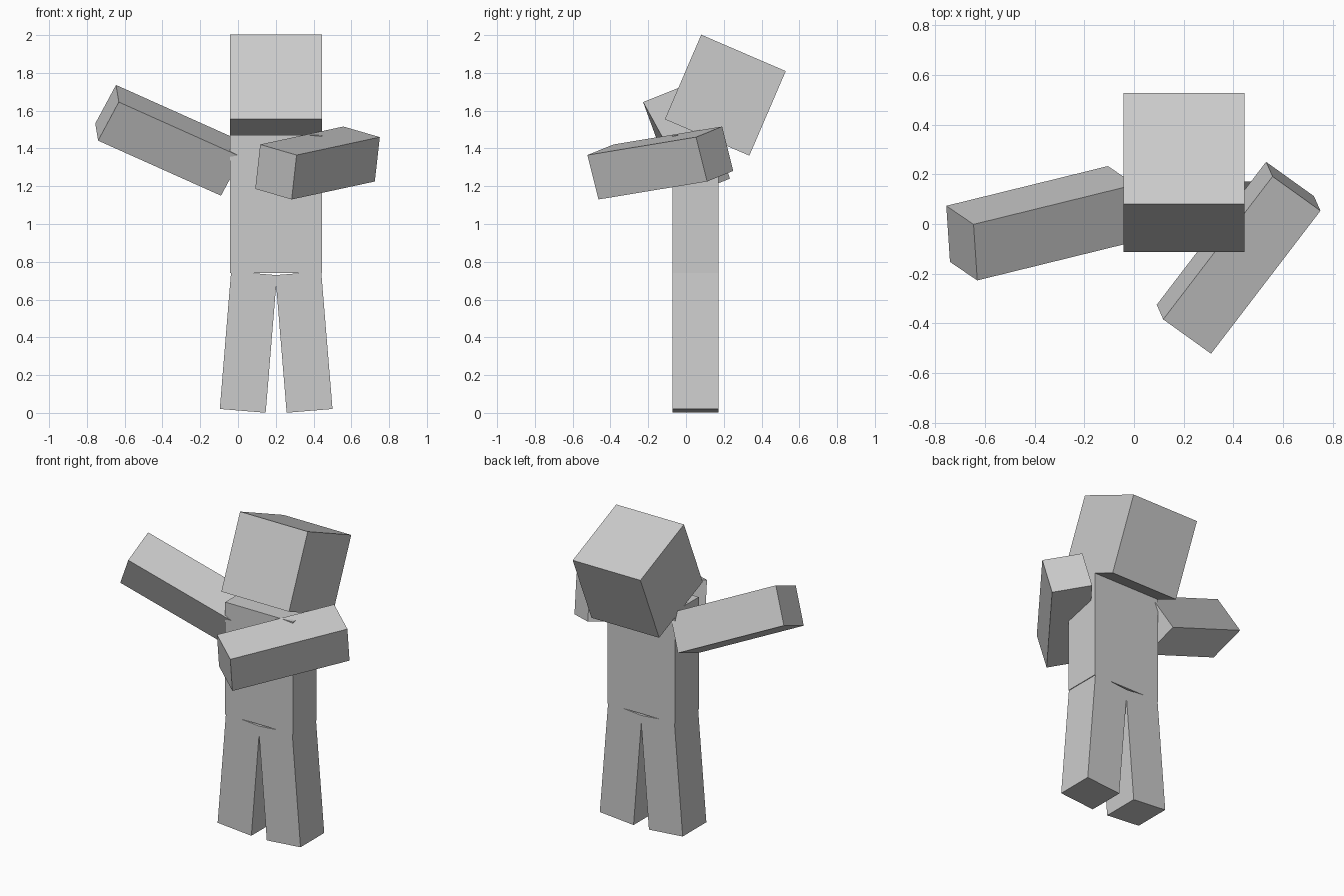
import bpy
from math import radians
from mathutils import Matrix, Vector

cube = bpy.data.objects.get("Cube")
if cube:
    bpy.data.objects.remove(cube, do_unlink=True)

grey = bpy.data.materials.new("plain grey")
grey.use_nodes = True
grey.diffuse_color = (0.6, 0.6, 0.6, 1)
grey.node_tree.nodes["Principled BSDF"].inputs["Base Color"].default_value = (0.6, 0.6, 0.6, 1)

U = 0.0609          # body unit: head is 8 units wide, limbs are 4 x 4 x 12
MID_X, MID_Y = 0.202, 0.05
LIMB = (4, 4, 12)


def block(name, size, centre, rotation=Matrix.Identity(3)):
    """Flat-faced box with size in body units."""
    bpy.ops.mesh.primitive_cube_add(size=1)
    obj = bpy.context.object
    obj.name = name
    obj.data.materials.append(grey)
    obj.matrix_world = (Matrix.Translation(centre) @ rotation.to_4x4()
                        @ Matrix.Diagonal((*[s * U for s in size], 1)))
    return obj


def limb_frame(along, side):
    """Rotation whose z runs along the limb and whose x lies towards side."""
    z = Vector(along).normalized()
    y = z.cross(Vector(side)).normalized()
    return Matrix((y.cross(z), y, z)).transposed()


# Torso and tilted-back head
block("torso", (8, 4, 12), (MID_X, MID_Y, 1.106))
block("head", (8, 8, 8), (MID_X, 0.208, 1.682), Matrix.Rotation(radians(-23.3), 3, 'X'))

# Legs, spread slightly outwards
for name, s in (("right_leg", -1), ("left_leg", 1)):
    block(name, LIMB, (MID_X + s * 0.147, MID_Y, 0.375),
          Matrix.Rotation(radians(-s * 4.7), 3, 'Y'))

# Right arm raised out to the side, left arm swung across the front
block("right_arm", LIMB, (-0.368, 0.003, 1.443),
      limb_frame((0.891, 0.219, -0.399), (0.451, -0.307, 0.84)))
block("left_arm", LIMB, (0.421, -0.136, 1.323),
      limb_frame((0.44, 0.575, 0.095), (-0.19, 0.135, 0.055)))
